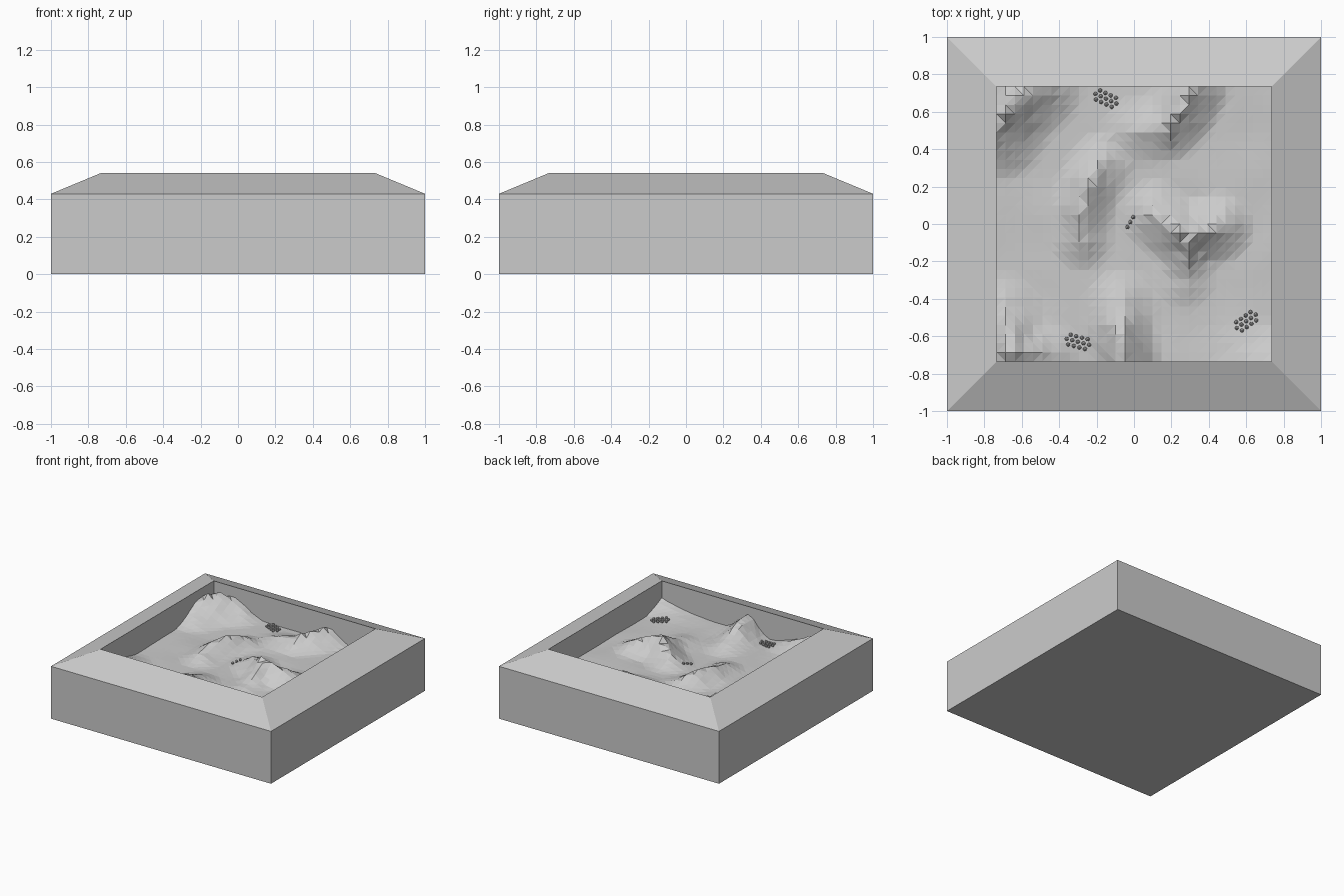
import bpy, bmesh, math
from mathutils import Vector, noise

if "Cube" in bpy.data.objects:
    bpy.data.objects.remove(bpy.data.objects["Cube"])

stone = bpy.data.materials.new("light grey")
stone.diffuse_color = (0.6, 0.6, 0.6, 1)
stone.use_nodes = True
stone.node_tree.nodes["Principled BSDF"].inputs["Base Color"].default_value = stone.diffuse_color

INNER = 0.735     # half width of the opening
BASE = 0.325      # level of the plain
CELLS = 30


def finish(bm, name):
    bmesh.ops.recalc_face_normals(bm, faces=bm.faces)
    mesh = bpy.data.meshes.new(name)
    bm.to_mesh(mesh)
    bm.free()
    mesh.materials.append(stone)
    obj = bpy.data.objects.new(name, mesh)
    bpy.context.collection.objects.link(obj)
    return obj


# Tray: square rings (half width, height) with a sloped rim and closed base
def square_ring(bm, half, z):
    return [bm.verts.new((sx * half, sy * half, z))
            for sx, sy in ((-1, -1), (1, -1), (1, 1), (-1, 1))]


bm = bmesh.new()
rings = [square_ring(bm, h, z) for h, z in
         ((1, 0), (1, 0.43), (INNER, 0.54), (INNER, 0.28))]
for a, b in zip(rings, rings[1:]):
    for i in range(4):
        j = (i + 1) % 4
        bm.faces.new((a[i], a[j], b[j], b[i]))
bm.faces.new(rings[0])
bm.faces.new(rings[-1])
finish(bm, "tray_frame")

# Mountain crests: width of the slope, then crest points (x, y, height)
RIDGES = [
    (0.27, [(-0.73, 0.50, 0.46), (-0.68, 0.60, 0.51), (-0.64, 0.66, 0.52), (-0.55, 0.73, 0.47)]),
    (0.19, [(0.02, 0.50, 0.38), (0.18, 0.52, 0.43), (0.25, 0.60, 0.45), (0.32, 0.73, 0.46)]),
    (0.17, [(-0.28, -0.08, 0.39), (-0.27, 0.08, 0.43), (-0.24, 0.20, 0.43), (-0.18, 0.32, 0.39)]),
    (0.19, [(0.12, 0.05, 0.41), (0.28, -0.07, 0.50), (0.45, -0.02, 0.43)]),
    (0.16, [(0.28, -0.07, 0.49), (0.28, -0.30, 0.36)]),
    (0.19, [(-0.07, -0.42, 0.39), (-0.07, -0.55, 0.46), (-0.05, -0.72, 0.51)]),
    (0.19, [(-0.68, -0.45, 0.37), (-0.66, -0.69, 0.50), (-0.45, -0.71, 0.38)]),
    (0.22, [(0.735, -0.735, 0.40), (0.45, -0.735, 0.34)]),
]


def crest_rise(p, a, b, width):
    d = Vector((b[0] - a[0], b[1] - a[1]))
    t = (p - Vector(a[:2])).dot(d) / d.length_squared
    t = max(0, min(1, t))
    dist = (p - Vector(a[:2]) - d * t).length
    top = a[2] + (b[2] - a[2]) * t - BASE
    return top * max(0, 1 - dist / width) ** 1.35


def height(x, y):
    p = Vector((x, y))
    rise = max(crest_rise(p, a, b, w) for w, pts in RIDGES
               for a, b in zip(pts, pts[1:]))
    bump = noise.noise(Vector((x * 4, y * 4, 0.3))) * 0.008
    crag = noise.noise(Vector((x * 13, y * 13, 1.7))) * 0.16 * rise
    return BASE + rise + bump + crag


# Landscape: triangulated height field
bm = bmesh.new()
bmesh.ops.create_grid(bm, x_segments=CELLS, y_segments=CELLS, size=INNER)
for v in bm.verts:
    v.co.z = height(v.co.x, v.co.y)
bmesh.ops.triangulate(bm, faces=bm.faces)
land = finish(bm, "landscape")
if land.data.polygons[0].normal.z < 0:
    land.data.flip_normals()

# Boulder clusters: small balls on a hexagonal lattice inside a tilted ellipse
bm = bmesh.new()
STEP = 0.031
for cx, cy, angle, la, lb in ((-0.15, 0.67, -25, 0.09, 0.045),
                              (-0.30, -0.63, -15, 0.09, 0.045),
                              (0.60, -0.52, 35, 0.09, 0.045),
                              (-0.02, 0.01, 60, 0.032, 0.012)):
    ca, sa = math.cos(math.radians(angle)), math.sin(math.radians(angle))
    for row in range(-3, 4):
        for col in range(-4, 5):
            u = (col + 0.5 * (row % 2)) * STEP
            v = row * STEP * 0.866
            if (u / la) ** 2 + (v / lb) ** 2 > 1:
                continue
            x, y = cx + u * ca - v * sa, cy + u * sa + v * ca
            made = bmesh.ops.create_icosphere(bm, subdivisions=1, radius=0.012)
            bmesh.ops.translate(bm, verts=made["verts"],
                                vec=(x, y, height(x, y) + 0.012))
finish(bm, "boulder_clusters")
